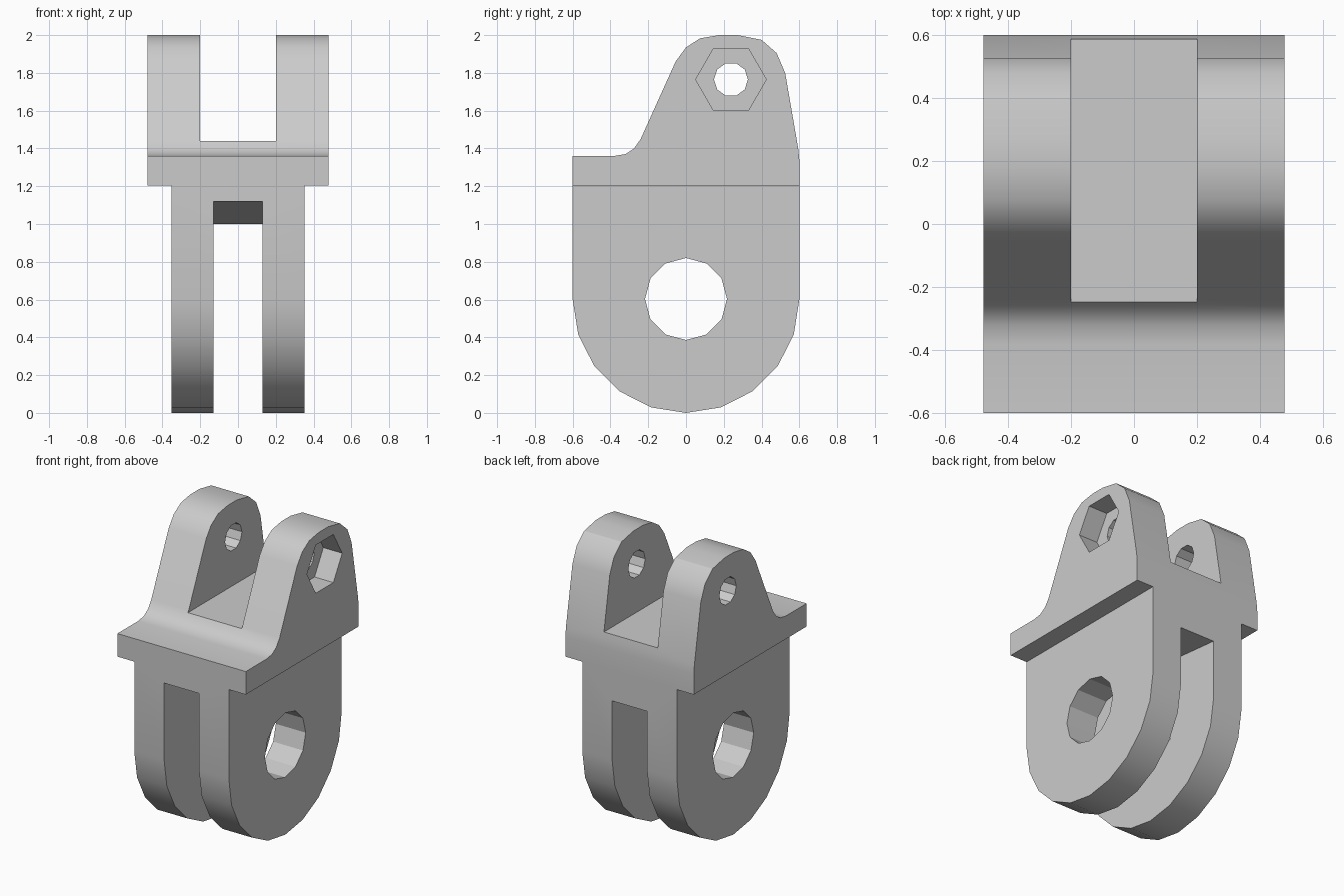
import bpy, bmesh, math
from mathutils import Vector

cube = bpy.data.objects.get("Cube")
if cube:
    bpy.data.objects.remove(cube, do_unlink=True)

grey = bpy.data.materials.new("plain_grey")
grey.use_nodes = True
grey.diffuse_color = (0.6, 0.6, 0.6, 1)
grey.node_tree.nodes["Principled BSDF"].inputs["Base Color"].default_value = (0.6, 0.6, 0.6, 1)


def extrude(name, outline, x0, x1):
    """Extrude a closed (y, z) outline along x."""
    bm = bmesh.new()
    face = bm.faces.new([bm.verts.new((x0, y, z)) for y, z in outline])
    out = bmesh.ops.extrude_face_region(bm, geom=[face])
    moved = [v for v in out["geom"] if isinstance(v, bmesh.types.BMVert)]
    bmesh.ops.translate(bm, verts=moved, vec=Vector((x1 - x0, 0, 0)))
    bmesh.ops.recalc_face_normals(bm, faces=bm.faces)
    mesh = bpy.data.meshes.new(name)
    bm.to_mesh(mesh)
    bm.free()
    mesh.materials.append(grey)
    obj = bpy.data.objects.new(name, mesh)
    bpy.context.collection.objects.link(obj)
    return obj


def ring(y, z, r, sides):
    steps = [math.tau * i / sides for i in range(sides)]
    return [(y + r * math.cos(a), z + r * math.sin(a)) for a in steps]


def select(obj):
    bpy.ops.object.select_all(action="DESELECT")
    obj.select_set(True)
    bpy.context.view_layer.objects.active = obj


def cut(obj, outline, x0, x1):
    """Remove an extruded outline from the part."""
    tool = extrude("cutter", outline, x0, x1)
    tool.hide_render = True
    mod = obj.modifiers.new("cut", "BOOLEAN")
    mod.operation, mod.solver, mod.object = "DIFFERENCE", "EXACT", tool
    select(obj)
    bpy.ops.object.modifier_apply(modifier=mod.name)
    bpy.data.objects.remove(tool, do_unlink=True)


def smooth(obj):
    select(obj)
    bpy.ops.object.shade_smooth_by_angle(angle=math.radians(28))


# Lower fork: rounded plate with a sloped-roof slot and a cross bore
R = 0.6
round_end = [(-R * math.cos(math.pi * i / 10), R - R * math.sin(math.pi * i / 10))
             for i in range(11)]
lower_fork = extrude("lower_fork", round_end + [(R, 1.205), (-R, 1.205)], -0.352, 0.352)
cut(lower_fork, [(-0.7, -0.1), (0.7, -0.1), (0.7, 0.99), (-0.7, 1.13)], -0.13, 0.13)
cut(lower_fork, ring(0, 0.603, 0.217, 12), -0.6, 0.6)
smooth(lower_fork)

# Upper clevis: shoulder sweeping up into two rounded ears
profile = [(-R, 1.205), (-R, 1.36), (-0.38, 1.36), (-0.32, 1.37), (-0.275, 1.4),
           (-0.24, 1.45), (-0.055, 1.86), (0, 1.935), (0.075, 1.983), (0.175, 2),
           (0.275, 2), (0.4, 1.975), (0.48, 1.905), (0.525, 1.8), (0.594, 1.4),
           (R, 1.34), (R, 1.205)]
upper_clevis = extrude("upper_clevis", profile, -0.478, 0.478)
cut(upper_clevis, [(-0.7, 1.44), (0.7, 1.44), (0.7, 2.1), (-0.7, 2.1)], -0.2, 0.2)

# Pin hole through both ears, nut pocket in the left one
cut(upper_clevis, ring(0.238, 1.765, 0.09, 10), -0.6, 0.6)
cut(upper_clevis, ring(0.238, 1.765, 0.187, 6), 0.338, 0.6)
smooth(upper_clevis)
